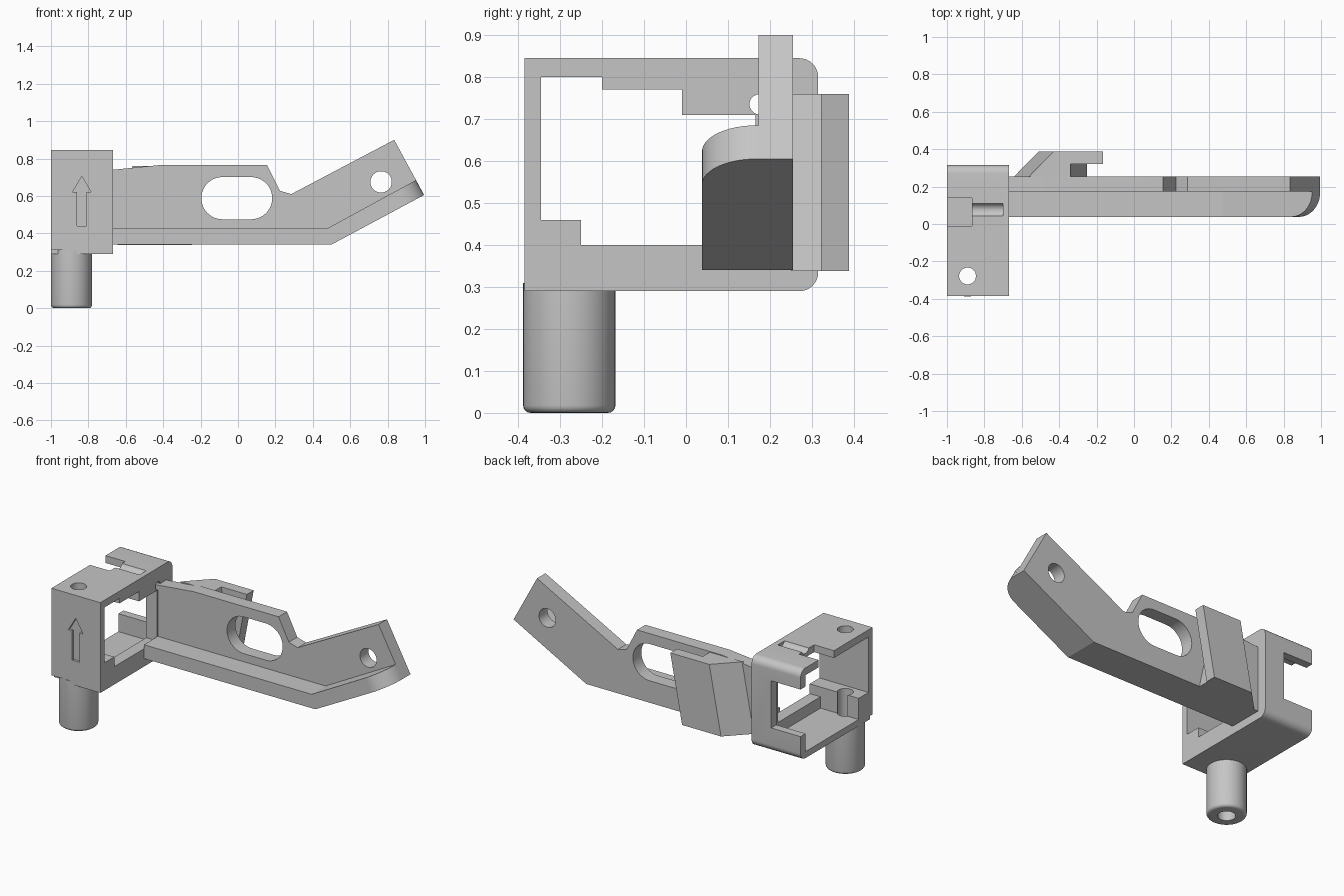
import bpy, bmesh, math
from mathutils import Vector

if "Cube" in bpy.data.objects:
    bpy.data.objects.remove(bpy.data.objects["Cube"], do_unlink=True)

grey = bpy.data.materials.new("plain grey")
grey.use_nodes = True
colour = (0.56, 0.56, 0.56, 1)
grey.diffuse_color = colour
grey.node_tree.nodes["Principled BSDF"].inputs["Base Color"].default_value = colour


def place(axis, u, v, t):
    return Vector({"x": (t, u, v), "y": (u, t, v), "z": (u, v, t)}[axis])


def loft(name, axis, start, end, a, b):
    """Solid between two matching outlines at a and b along an axis."""
    bm = bmesh.new()
    first = [bm.verts.new(place(axis, u, v, a)) for u, v in start]
    last = [bm.verts.new(place(axis, u, v, b)) for u, v in end]
    bm.faces.new(first)
    bm.faces.new(last)
    n = len(first)
    for i in range(n):
        j = (i + 1) % n
        bm.faces.new((first[i], first[j], last[j], last[i]))
    bmesh.ops.recalc_face_normals(bm, faces=bm.faces)
    mesh = bpy.data.meshes.new(name)
    bm.to_mesh(mesh)
    bm.free()
    mesh.materials.append(grey)
    obj = bpy.data.objects.new(name, mesh)
    bpy.context.collection.objects.link(obj)
    return obj


def prism(name, axis, outline, a, b):
    return loft(name, axis, outline, outline, a, b)


def rect(u0, u1, v0, v1):
    return [(u0, v0), (u1, v0), (u1, v1), (u0, v1)]


def arc(u, v, r, start, end, steps):
    angles = [math.radians(start + (end - start) * i / steps) for i in range(steps + 1)]
    return [(u + r * math.cos(t), v + r * math.sin(t)) for t in angles]


def circle(u, v, r, n=40):
    return arc(u, v, r, 0, 360, n)[:-1]


def cut(obj, cutters):
    """Subtract the cutters in order, then discard them."""
    for c in cutters:
        c.hide_render = True
        mod = obj.modifiers.new("cut", "BOOLEAN")
        mod.operation, mod.solver, mod.object = "DIFFERENCE", "EXACT", c
    graph = bpy.context.evaluated_depsgraph_get()
    graph.update()
    mesh = bpy.data.meshes.new_from_object(obj.evaluated_get(graph))
    obj.modifiers.clear()
    obj.data = mesh
    for c in cutters:
        bpy.data.objects.remove(c, do_unlink=True)


# Housing: hollow box with rounded rear edges
R = 0.045
shell = [(-0.385, 0.29)] + arc(0.315 - R, 0.29 + R, R, -90, 0, 8)
shell += arc(0.315 - R, 0.845 - R, R, 0, 90, 8) + [(-0.385, 0.845)]
housing = prism("housing", "x", shell, -1, -0.667)

cavity = [(-0.345, 0.46), (-0.25, 0.46), (-0.25, 0.33), (0.265, 0.33), (0.265, 0.8), (-0.345, 0.8)]
window = [(-0.345, 0.46), (-0.25, 0.46), (-0.25, 0.4), (0.165, 0.4), (0.165, 0.71),
          (-0.01, 0.71), (-0.01, 0.77), (-0.2, 0.77), (-0.2, 0.8), (-0.345, 0.8)]
AX = -0.835
arrow = [(AX - 0.025, 0.44), (AX + 0.025, 0.44), (AX + 0.025, 0.62), (AX + 0.05, 0.62),
         (AX, 0.705), (AX - 0.05, 0.62), (AX - 0.025, 0.62)]
PX, PY = -0.89, -0.278
cut(housing, [
    prism("cavity_cutter", "x", cavity, -1.1, -0.74),
    prism("side_window_cutter", "x", window, -0.76, -0.6),
    prism("rear_slot_cutter", "y", rect(-1.1, -0.8, 0.44, 0.73), 0.24, 0.4),
    prism("top_notch_cutter", "z", rect(-1.1, -0.865, -0.01, 0.14), 0.75, 0.9),
    prism("screw_cutter", "z", circle(PX, PY, 0.045), 0.2, 0.95),
    prism("arrow_cutter", "y", arrow, -0.5, -0.37),
    prism("pin_cutter", "x", circle(0.175, 0.735, 0.024, 20), -0.8, -0.6),
    prism("groove_cutter", "x", circle(0.075, 0.86, 0.037, 24), -0.868, -0.7),
    prism("corner_cutter", "y", rect(-1.1, -0.92, 0.2, 0.31), -0.5, -0.36),
])

# Hollow peg with a rounded lower rim
peg = prism("peg", "z", circle(PX, PY, 0.11, 48), 0, 0.31)
bm = bmesh.new()
bm.from_mesh(peg.data)
rim = [e for e in bm.edges if all(v.co.z < 0.001 for v in e.verts)]
bmesh.ops.bevel(bm, geom=rim, offset=0.018, segments=4, affect="EDGES", profile=0.5)
bm.to_mesh(peg.data)
bm.free()
cut(peg, [prism("peg_bore_cutter", "z", circle(PX, PY, 0.05), -0.1, 0.4)])

# Arm plate with long slot and round hole
plate = [(-0.69, 0.34), (0.5, 0.34), (0.995, 0.605), (0.835, 0.9), (0.285, 0.61),
         (0.225, 0.627), (0.155, 0.765), (-0.42, 0.765), (-0.69, 0.738)]
arm = prism("arm_plate", "y", plate, 0.173, 0.255)
slot = arc(-0.083, 0.588, 0.113, 90, 270, 20) + arc(0.07, 0.588, 0.113, -90, 90, 20)
cut(arm, [
    prism("slot_cutter", "y", slot, 0, 0.4),
    prism("arm_hole_cutter", "y", circle(0.765, 0.675, 0.057), 0, 0.4),
])

# Ledge along the lower arm edge, rounded at its free end
band = [(-0.667, 0.34), (0.5, 0.34), (0.995, 0.605), (0.952, 0.685), (0.475, 0.425), (-0.667, 0.425)]
ledge = prism("arm_ledge", "y", band, 0.038, 0.175)
bm = bmesh.new()
bm.from_mesh(ledge.data)
tip = [e for e in bm.edges if all(v.co.x > 0.9 and v.co.y < 0.1 for v in e.verts)]
bmesh.ops.bevel(bm, geom=tip, offset=0.13, segments=12, affect="EDGES", profile=0.5)
bm.to_mesh(ledge.data)
bm.free()

# Slanted rear hook
hook_low = [(-0.645, 0.25), (-0.51, 0.388), (-0.245, 0.388), (-0.245, 0.322), (-0.25, 0.322), (-0.25, 0.25)]
hook_top = [(-0.565, 0.25), (-0.43, 0.388), (-0.165, 0.388), (-0.165, 0.322), (-0.34, 0.322), (-0.34, 0.25)]
hook = loft("rear_hook", "z", hook_low, hook_top, 0.338, 0.76)

# Smooth curves, sharp corners
bpy.ops.object.select_all(action="DESELECT")
for part in (housing, peg, arm, ledge, hook):
    part.select_set(True)
    bpy.context.view_layer.objects.active = part
bpy.ops.object.shade_smooth_by_angle(angle=math.radians(28))
